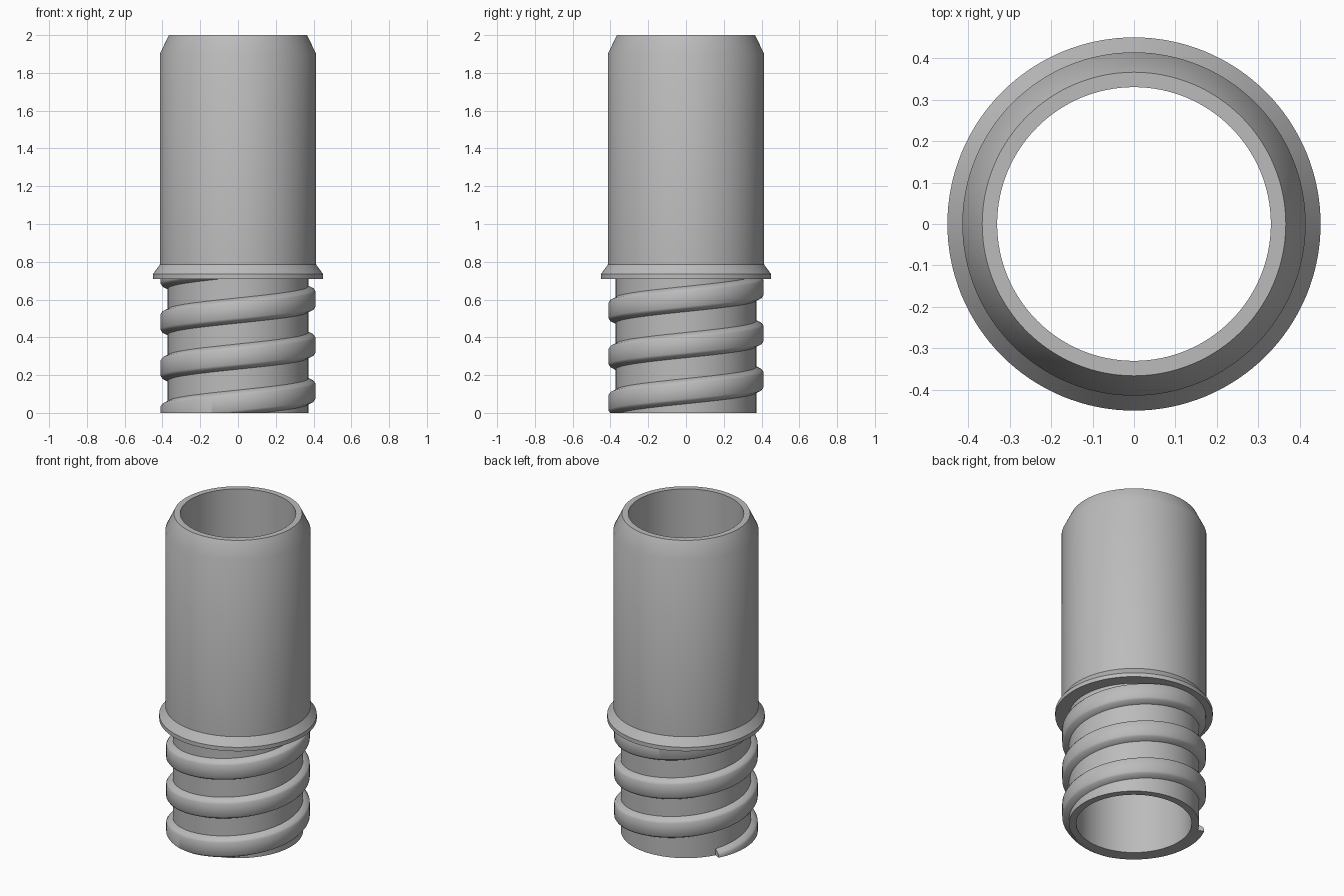
import bpy, bmesh, math
from mathutils import Vector

if "Cube" in bpy.data.objects:
    bpy.data.objects.remove(bpy.data.objects["Cube"])

SEG = 128
gray = bpy.data.materials.new("matte gray")
gray.diffuse_color = (0.5, 0.5, 0.5, 1)
gray.use_nodes = True
gray.node_tree.nodes["Principled BSDF"].inputs["Base Color"].default_value = gray.diffuse_color


def finish(name, bm, smooth_angle):
    bmesh.ops.recalc_face_normals(bm, faces=bm.faces)
    mesh = bpy.data.meshes.new(name)
    bm.to_mesh(mesh)
    bm.free()
    obj = bpy.data.objects.new(name, mesh)
    bpy.context.collection.objects.link(obj)
    mesh.materials.append(gray)
    bpy.ops.object.select_all(action='DESELECT')
    obj.select_set(True)
    bpy.context.view_layer.objects.active = obj
    bpy.ops.object.shade_smooth_by_angle(angle=math.radians(smooth_angle))
    return obj


def bridge(bm, a, b):
    n = len(a)
    for i in range(n):
        j = (i + 1) % n
        bm.faces.new((a[i], a[j], b[j], b[i]))


def section(bm, profile, angle, lift=0.0):
    return [bm.verts.new((r * math.cos(angle), r * math.sin(angle), z + lift))
            for r, z in profile]


# Hollow tube with tapered mouth and collar, turned from one closed profile
tube_profile = [(0.33, 0), (0.372, 0), (0.372, 0.71), (0.45, 0.71),
                (0.45, 0.735), (0.414, 0.785), (0.414, 1.9),
                (0.366, 2.0), (0.33, 2.0)]
bm = bmesh.new()
rings = [section(bm, tube_profile, 2 * math.pi * i / SEG) for i in range(SEG)]
for i in range(SEG):
    bridge(bm, rings[i], rings[(i + 1) % SEG])
finish("tube_with_collar", bm, 30)

# Helical thread with sloped flanks, trimmed by the base and the collar
PITCH = 0.244
START, END = 152, 180 + 3.4 * 360
thread_profile = [(0.362, -0.07), (0.372, -0.067), (0.402, -0.052),
                  (0.41, -0.04), (0.41, 0.04), (0.402, 0.052),
                  (0.372, 0.067), (0.362, 0.07)]
steps = int((END - START) / 360 * SEG)
bm = bmesh.new()
rings = []
for i in range(steps + 1):
    deg = START + (END - START) * i / steps
    rings.append(section(bm, thread_profile, math.radians(deg),
                         -0.007 + PITCH * (deg - 180) / 360))
for a, b in zip(rings, rings[1:]):
    bridge(bm, a, b)
bm.faces.new(rings[0])
bm.faces.new(rings[-1])
for height, direction in ((0.0, -1), (0.712, 1)):
    cut = bmesh.ops.bisect_plane(
        bm, geom=bm.verts[:] + bm.edges[:] + bm.faces[:], dist=1e-6,
        plane_co=Vector((0, 0, height)), plane_no=Vector((0, 0, direction)),
        clear_outer=True)
    edges = [e for e in cut["geom_cut"] if isinstance(e, bmesh.types.BMEdge)]
    filled = bmesh.ops.holes_fill(bm, edges=edges, sides=0)
    bmesh.ops.triangulate(bm, faces=filled["faces"])
finish("screw_thread", bm, 35)
